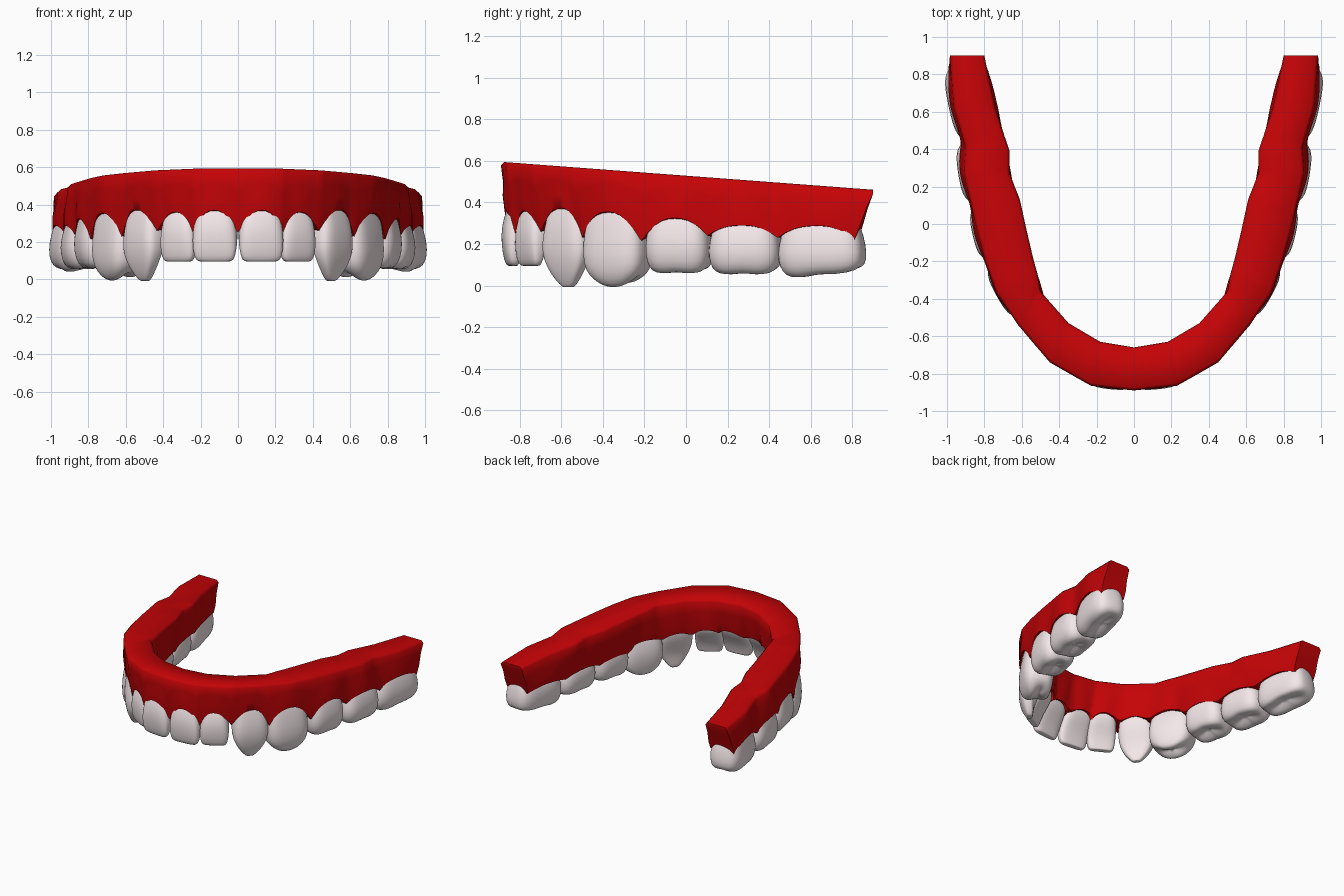
import bpy, bmesh, math
from mathutils import Vector

if "Cube" in bpy.data.objects:
    bpy.data.objects.remove(bpy.data.objects["Cube"])


def material(name, rgb):
    m = bpy.data.materials.new(name)
    m.diffuse_color = (*rgb, 1)
    m.use_nodes = True
    m.node_tree.nodes["Principled BSDF"].inputs["Base Color"].default_value = m.diffuse_color
    return m


RED = material("gum_red", (0.56, 0.001, 0.002))
WHITE = material("tooth_white", (0.9, 0.8, 0.82))

# Teeth of one side: name, kind, centre x, y, yaw, width, depth, bottom z, gum line z, papilla z (far side)
TEETH = [
    ("central_incisor", "incisor", .119, -.785, 6, .240, .20, .095, .37, .24),
    ("lateral_incisor", "incisor", .293, -.705, 29, .210, .20, .095, .36, .26),
    ("canine", "canine", .485, -.555, 51, .26, .19, -.008, .375, .23),
    ("first_premolar", "premolar", .635, -.328, 61, .325, .235, -.012, .355, .215),
    ("second_premolar", "molar", .733, -.030, 77, .315, .27, .055, .325, .24),
    ("first_molar", "molar", .808, .287, 81, .345, .27, .05, .29, .23),
    ("second_molar", "molar", .871, .655, 78, .415, .25, .03, .288, .22),
]

# Crown profile: height fraction, width scale, depth scale, set-back of the outer face
PROFILES = {
    "incisor": [(0, .76, .22, .03), (.08, .93, .32, .014), (.4, 1.02, .55, 0),
                (.7, .98, .88, 0), (1, .86, .85, .025), (1.2, .7, .5, .05)],
    "canine": [(0, .22, .2, .06), (.08, .46, .34, .04), (.25, .82, .5, .015), (.45, 1.03, .7, 0),
               (.7, .98, .92, 0), (1, .8, .78, .025), (1.2, .65, .4, .05)],
    "premolar": [(0, .64, .62, .06), (.1, .83, .82, .025), (.3, 1, .97, .002), (.6, 1.02, 1.02, 0),
                 (1, .86, .72, .025), (1.2, .75, .4, .05)],
    "molar": [(0, .76, .68, .055), (.1, .93, .88, .02), (.35, 1.03, 1.01, 0), (.65, 1.01, 1.03, 0),
              (1, .88, .85, .025), (1.25, .78, .5, .05)],
}


def axes(yaw):
    a = math.radians(yaw)
    return Vector((math.cos(a), math.sin(a), 0)), Vector((math.sin(a), -math.cos(a), 0))


def bite(kind, u, v, name):
    """Height of the chewing surface above its lowest point."""
    if kind in ("incisor", "canine"):
        return 0
    h = .03 * math.exp(-v * v / .12) * max(0, 1 - .7 * abs(u) ** 3) + .012 * (1 - v)
    if kind == "premolar":
        return h + .035 * u * u
    h += .008 * math.exp(-u * u / .03)
    return h + (.015 * (u + 1) if name == "second_molar" else 0)


def finish(bm, name, mat):
    bmesh.ops.recalc_face_normals(bm, faces=bm.faces)
    me = bpy.data.meshes.new(name)
    bm.to_mesh(me)
    bm.free()
    me.materials.append(mat)
    ob = bpy.data.objects.new(name, me)
    bpy.context.collection.objects.link(ob)
    mir = ob.modifiers.new("mirror", "MIRROR")
    mir.use_mirror_merge = name == "gum"
    mir.merge_threshold = .0005
    return ob


def bridge(bm, a, b):
    n = len(a)
    for i in range(n):
        j = (i + 1) % n
        bm.faces.new((a[i], a[j], b[j], b[i]))


def make_tooth(name, kind, cx, cy, yaw, w, d, zb, zt, _):
    bm = bmesh.new()
    t_dir, n_dir = axes(yaw)
    N, p = 24, .6
    prof = PROFILES[kind]
    rows = [(0, prof[0], k) for k in (.33, .68)] + [(r[0], r, 1) for r in prof]

    def point(t, row, k, c, s):
        _, ws, ds, back = row
        u, v = c * k, s * k
        outer = d / 2 - back
        z = zb + t * (zt - zb) + bite(kind, u, v, name) * max(0, 1 - t / .3)
        q = Vector((cx, cy, z)) + t_dir * (u * ws * w / 2)
        return q + n_dir * (outer - ds * d / 2 + v * ds * d / 2)

    rings = []
    for t, row, k in rows:
        ring = []
        for i in range(N):
            a = 2 * math.pi * i / N
            c, s = math.cos(a), math.sin(a)
            c = math.copysign(abs(c) ** p, c)
            s = math.copysign(abs(s) ** p, s)
            ring.append(bm.verts.new(point(t, row, k, c, s)))
        rings.append(ring)
    for a, b in zip(rings, rings[1:]):
        bridge(bm, a, b)
    mid = bm.verts.new(point(0, prof[0], 0, 0, 0))
    for i in range(N):
        bm.faces.new((mid, rings[0][i], rings[0][(i + 1) % N]))
    bm.faces.new(rings[-1])
    for f in bm.faces:
        f.smooth = True
    ob = finish(bm, name, WHITE)
    sub = ob.modifiers.new("smooth", "SUBSURF")
    sub.levels = sub.render_levels = 1


for spec in TEETH:
    make_tooth(*spec)

# Gum ridge seen from above: outer x, y and inner x, y at each tooth edge and tooth middle
RIDGE = [
    (0, -.89, 0, -.66), (.115, -.878, .09, -.645), (.23, -.865, .18, -.63), (.34, -.803, .265, -.58),
    (.45, -.74, .35, -.53), (.535, -.64, .425, -.445), (.62, -.54, .50, -.36), (.735, -.37, .515, -.27),
    (.795, -.2, .54, -.18), (.84, -.03, .575, -.03), (.88, .14, .61, .13), (.91, .27, .665, .27),
    (.90, .41, .665, .39), (.963, .62, .74, .61), (.985, .9, .80, .9),
]


def ridge(q):
    i = min(int(q), len(RIDGE) - 2)
    f = q - i
    r = [a + (b - a) * f for a, b in zip(RIDGE[i], RIDGE[i + 1])]
    return Vector((r[0], r[1], 0)), Vector((r[2], r[3], 0))


def top_z(y):
    return .595 - .075 * (y + .89)


def gum_foot(i, s):
    """Lower outer and inner gum edge around tooth i, s from -1 to 1 across it."""
    name, kind, cx, cy, yaw, w, d, zb, zt, pap = TEETH[i]
    t_dir, n_dir = axes(yaw)
    low = (TEETH[i - 1][9] if i else .25) if s < 0 else pap
    c = Vector((cx, cy, 0))
    along = t_dir * (s * w / 2 * (.85 if i == 6 and s > 0 else 1))
    o = c + along + n_dir * (d / 2 - .010 - .035 * s * s)
    n = c + along * (.72 if i < 4 else .9) - n_dir * (d / 2 + .006 - .02 * s * s)
    o.z = zt - (zt - low) * abs(s) ** 2.3
    n.z = (.325 if i < 2 else .30 if i < 4 else .26) - .03 * s * s
    return o, n


# Gum foot lines along the arch, averaged where teeth meet and evened out in plan
STEPS = 10
feet, spots = [], []
for i in range(7):
    for k in range(STEPS + (i == 6)):
        s = -1 + 2 * k / STEPS
        bo, bi = gum_foot(i, s)
        if k == 0 and i:
            po, pi = gum_foot(i - 1, 1)
            bo, bi = (bo + po) / 2, (bi + pi) / 2
        feet.append([bo, bi])
        spots.append(2 * i + 1 + s)
for _ in range(3):
    old = [[q.copy() for q in pair] for pair in feet]
    for j in range(1, len(feet) - 1):
        for side in (0, 1):
            flat = (old[j - 1][side] + old[j][side] * 2 + old[j + 1][side]) / 4
            feet[j][side].xy = flat.xy

# Gum: cross-sections swept along the arch, scalloped around every tooth
bm = bmesh.new()
sections = []
for j, ((bo, bi), q) in enumerate(zip(feet, spots)):
    to, ti = ridge(q)
    to.z, ti.z = top_z(to.y), top_z(ti.y)
    across = (ti - to).normalized()
    drop = Vector((0, 0, -.018))
    pts = [bo, bo.lerp(to, .3) - across * .006, bo.lerp(to, .65), to + drop, to + across * .016,
           ti - across * .016, ti + drop, bi.lerp(ti, .6), bi.lerp(ti, .25) + across * .006, bi]
    if j == 0:
        for v in pts:
            v.x = 0
    sections.append([bm.verts.new(v) for v in pts])
for a, b in zip(sections, sections[1:]):
    bridge(bm, a, b)
# End cap as strips between the outer and inner side
end = sections[-1]
for k in range(4):
    bm.faces.new((end[k], end[k + 1], end[8 - k], end[9 - k]))
gum = finish(bm, "gum", RED)
bpy.ops.object.select_all(action="DESELECT")
gum.select_set(True)
bpy.context.view_layer.objects.active = gum
bpy.ops.object.shade_smooth_by_angle(angle=math.radians(60))
